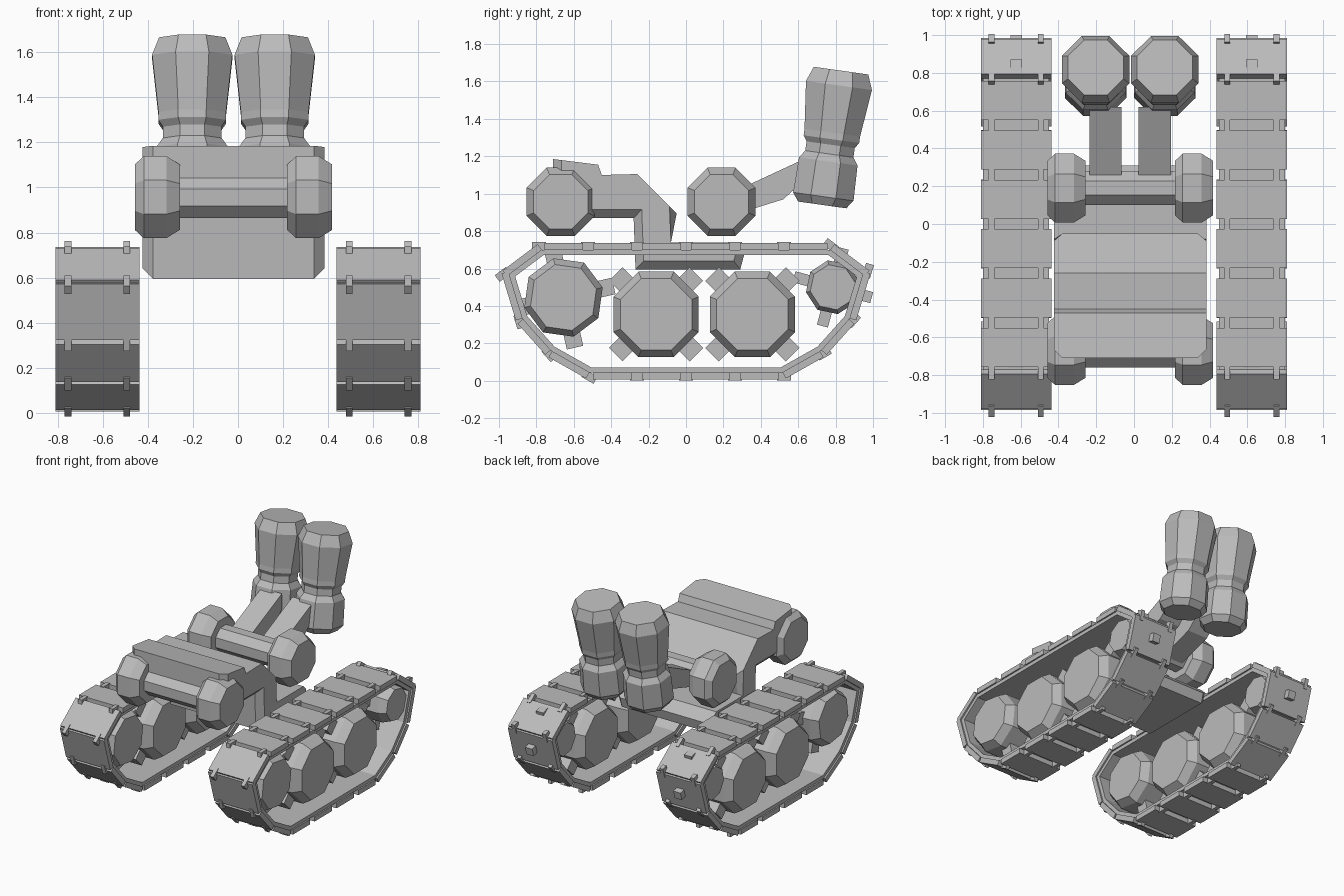
import bpy, bmesh
from math import cos, sin, pi, radians
from mathutils import Matrix, Vector

cube = bpy.data.objects.get("Cube")
if cube:
    bpy.data.objects.remove(cube, do_unlink=True)

grey = bpy.data.materials.new("plain grey")
grey.use_nodes = True
GREY = (0.5, 0.5, 0.5, 1)
grey.diffuse_color = GREY
grey.node_tree.nodes["Principled BSDF"].inputs["Base Color"].default_value = GREY

MID = -0.02  # centre line of the upper body


def finish(name, bm):
    bmesh.ops.recalc_face_normals(bm, faces=bm.faces)
    mesh = bpy.data.meshes.new(name)
    bm.to_mesh(mesh)
    bm.free()
    mesh.materials.append(grey)
    ob = bpy.data.objects.new(name, mesh)
    bpy.context.collection.objects.link(ob)
    return ob


def add_lathe(bm, profile, matrix, sides=8):
    """Faceted solid round local z; profile holds (height, flat half-width)."""
    rings = []
    for h, r in profile:
        r /= cos(pi / sides)
        angles = [(i + 0.5) * 2 * pi / sides for i in range(sides)]
        rings.append([bm.verts.new(matrix @ Vector((r * cos(a), r * sin(a), h))) for a in angles])
    for low, high in zip(rings, rings[1:]):
        for i in range(sides):
            j = (i + 1) % sides
            bm.faces.new((low[i], low[j], high[j], high[i]))
    bm.faces.new(rings[0])
    bm.faces.new(rings[-1])


def add_box(bm, matrix, size):
    bmesh.ops.create_cube(bm, size=1, matrix=matrix @ Matrix.Diagonal((*size, 1)))


def prism(points, x0, x1):
    """Side profile in (y, z) extruded across x."""
    bm = bmesh.new()
    face = bm.faces.new([bm.verts.new((x0, y, z)) for y, z in points])
    ext = bmesh.ops.extrude_face_region(bm, geom=[face])["geom"]
    bmesh.ops.translate(bm, vec=(x1 - x0, 0, 0),
                        verts=[v for v in ext if isinstance(v, bmesh.types.BMVert)])
    return bm


def along_x(x, y, z, spin=0):
    return (Matrix.Translation((x, y, z)) @ Matrix.Rotation(spin, 4, 'X')
            @ Matrix.Rotation(pi / 2, 4, 'Y'))


def inset_loop(points, d):
    """Offset a clockwise loop inwards with mitred corners."""
    out = []
    for i, p in enumerate(points):
        a = (p - points[i - 1]).normalized()
        b = (points[(i + 1) % len(points)] - p).normalized()
        na, nb = Vector((a.y, -a.x)), Vector((b.y, -b.x))
        m = (na + nb).normalized()
        out.append(p + m * d / m.dot(na))
    return out


# Track outline, clockwise in (y, z) from the top front corner
half = [(0.785, 0.737), (0.99, 0.583), (0.908, 0.312), (0.745, 0.13), (0.525, 0.006)]
loop = [Vector(p) for p in half] + [Vector((-y, z)) for y, z in reversed(half)]
PADS = {len(half) - 1: 4, len(loop) - 1: 6}

# Road wheels: y, z, half-width, spin in degrees, tooth angle, tooth reach
WHEELS = {"front_wheel": (-0.655, 0.445, 0.2, -8, 13, 0.275),
          "middle_front_wheel": (-0.16, 0.355, 0.228, 0, 45, 0.305),
          "middle_rear_wheel": (0.355, 0.355, 0.228, 0, 45, 0.305),
          "rear_wheel": (0.785, 0.5, 0.135, -12, 75, 0.215)}

for side, s in (("left", 1), ("right", -1)):
    cx = s * 0.624

    # Continuous inner belt
    bm = bmesh.new()
    outer, inner = inset_loop(loop, 0.038), inset_loop(loop, 0.066)
    rings = [[bm.verts.new((cx + dx, p.x, p.y)) for p in pts]
             for dx, pts in ((-0.175, outer), (0.175, outer), (0.175, inner), (-0.175, inner))]
    n = len(loop)
    for k in range(4):
        a, b = rings[k], rings[(k + 1) % 4]
        for i in range(n):
            j = (i + 1) % n
            bm.faces.new((a[i], a[j], b[j], b[i]))
    finish(side + "_track_belt", bm)

    # Tread pads, and hinge clips bridging the gaps between them
    pads, clips = bmesh.new(), bmesh.new()
    for i, p in enumerate(loop):
        q = loop[(i + 1) % n]
        count = PADS.get(i, 1)
        d = (q - p).normalized()
        normal = Vector((d.y, -d.x))
        step = (q - p).length / count
        turn = Matrix(((1, 0, 0, 0), (0, d.x, normal.x, 0), (0, d.y, normal.y, 0), (0, 0, 0, 1)))
        gap = 0.055 if count > 1 else 0.022
        for k in range(count):
            c = p + d * step * (k + 0.5) + normal * 0.02
            add_box(pads, Matrix.Translation((cx, c.x, c.y)) @ turn, (0.372, step - gap, 0.038))
            e = p + d * step * k + normal * 0.018
            for dx in (-0.13, 0.13):
                add_box(clips, Matrix.Translation((cx + dx, e.x, e.y)) @ turn, (0.03, 0.075, 0.044))
    finish(side + "_track_pads", pads)
    finish(side + "_track_clips", clips)

    # Wheels with four drive teeth
    for name, (y, z, r, spin, tooth, reach) in WHEELS.items():
        bm = bmesh.new()
        profile = [(-0.16, r * 0.84), (-0.1, r), (0.1, r), (0.16, r * 0.84)]
        add_lathe(bm, profile, along_x(cx, y, z, radians(spin)))
        for k in range(4):
            m = (Matrix.Translation((cx, y, z)) @ Matrix.Rotation(radians(tooth + 90 * k), 4, 'X')
                 @ Matrix.Translation((0, reach / 2, 0)))
            add_box(bm, m, (r * 0.45, reach, r * 0.45))
        finish(side + "_" + name, bm)

# Hull: overhanging nose, neck and base in one profile, lower rim chamfered
hull = [(-0.71, 1.185), (-0.47, 1.155), (-0.45, 1.1), (-0.26, 1.105), (-0.05, 0.895),
        (-0.08, 0.74), (0.24, 0.74), (0.31, 0.67), (0.29, 0.595), (-0.27, 0.595),
        (-0.28, 0.87), (-0.56, 0.87), (-0.71, 1.04)]
bm = prism(hull, MID - 0.403, MID + 0.403)
bm.normal_update()
bmesh.ops.recalc_face_normals(bm, faces=bm.faces)
rim = []
for e in bm.edges:
    if abs(e.verts[0].co.x - e.verts[1].co.x) < 0.01:
        wall = [f for f in e.link_faces if abs(f.normal.x) < 0.5][0]
        if wall.normal.z < -0.1 or wall.normal.y < -0.9:
            rim.append(e)
bmesh.ops.bevel(bm, geom=rim, offset=0.045, segments=1, affect='EDGES')
finish("hull", bm)

# Two cross axles with faceted end drums
for name, y in (("front", -0.67), ("rear", 0.19)):
    bm = bmesh.new()
    add_lathe(bm, [(-0.3, 0.09), (0.3, 0.09)], along_x(MID, y, 0.955))
    finish(name + "_axle", bm)
    for side, s in (("left", 1), ("right", -1)):
        bm = bmesh.new()
        drum = [(-0.1, 0.145), (-0.06, 0.182), (0.04, 0.182), (0.1, 0.145)]
        add_lathe(bm, drum, along_x(MID + s * 0.338, y, 0.957))
        finish(side + "_" + name + "_drum", bm)

# Twin arms carrying upright faceted pods
pod = [(0, 0.13), (0.045, 0.163), (0.235, 0.158), (0.275, 0.13), (0.325, 0.13),
       (0.355, 0.15), (0.39, 0.15), (0.645, 0.178), (0.725, 0.147)]
arm = [(0.2, 0.985), (0.62, 1.18), (0.62, 1.06), (0.52, 0.97), (0.2, 0.87)]
for side, s in (("left", 1), ("right", -1)):
    finish(side + "_arm", prism(arm, MID + s * 0.13 - 0.085, MID + s * 0.13 + 0.085))
    bm = bmesh.new()
    add_lathe(bm, pod, Matrix.Translation((MID + s * 0.183, 0.728, 0.94))
              @ Matrix.Rotation(radians(-8), 4, 'X'))
    finish(side + "_pod", bm)
